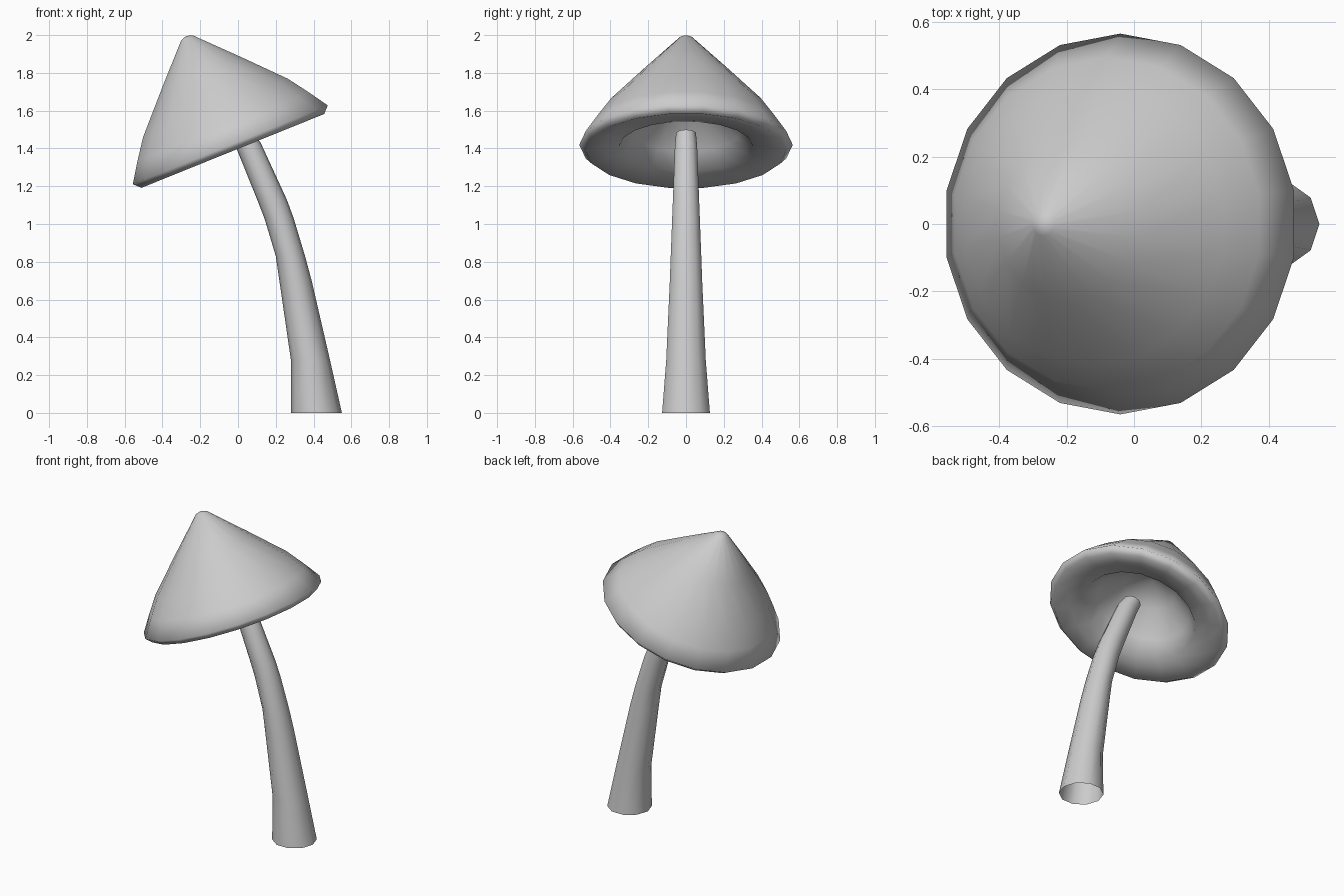
import bpy, bmesh, math
from mathutils import Vector, Matrix

if "Cube" in bpy.data.objects:
    bpy.data.objects.remove(bpy.data.objects["Cube"])


def make_object(name, rings, cap_start, cap_end, angle):
    """Skin a list of equal-sized vertex rings, with optional tip points."""
    bm = bmesh.new()
    loops = [[bm.verts.new(p) for p in ring] for ring in rings]
    n = len(loops[0])
    for a, b in zip(loops, loops[1:]):
        for i in range(n):
            j = (i + 1) % n
            bm.faces.new((a[i], a[j], b[j], b[i]))
    for loop, tip in ((loops[0], cap_start), (loops[-1], cap_end)):
        if tip is not None:
            v = bm.verts.new(tip)
            for i in range(n):
                bm.faces.new((loop[i], loop[(i + 1) % n], v))
    bmesh.ops.recalc_face_normals(bm, faces=bm.faces)
    mesh = bpy.data.meshes.new(name)
    bm.to_mesh(mesh)
    bm.free()
    obj = bpy.data.objects.new(name, mesh)
    bpy.context.collection.objects.link(obj)
    bpy.ops.object.select_all(action='DESELECT')
    obj.select_set(True)
    bpy.context.view_layer.objects.active = obj
    bpy.ops.object.shade_smooth_by_angle(angle=math.radians(angle))
    return obj


# Stem: left and right silhouette points (x, z) and depth radius per ring
STEM = [
    ((.28, 0), (.55, 0), .133),
    ((.28, .28), (.487, .28), .11),
    ((.219, .70), (.39, .70), .09),
    ((.20, .83), (.355, .83), .085),
    ((.14, 1.03), (.295, 1.03), .077),
    ((.105, 1.12), (.258, 1.13), .073),
    ((0, 1.38), (.12, 1.43), .062),
    ((-.035, 1.455), (.065, 1.50), .055),
]
SIDES = 10
rings = []
for left, right, ry in STEM:
    l, r = Vector((left[0], 0, left[1])), Vector((right[0], 0, right[1]))
    mid, half = (l + r) / 2, (r - l) / 2
    rings.append([mid + half * math.cos(t) + Vector((0, ry * math.sin(t), 0))
                  for t in (2 * math.pi * i / SIDES for i in range(SIDES))])
tip = sum(rings[-1], Vector()) / SIDES
make_object("stem", rings, None, tip, 50)

# Cap: profile (radius, height) from apex over the rim into the conical hollow
CAP = [(.035, .62), (.23, .42), (.42, .22), (.495, .115), (.565, .01),
       (.53, -.025), (.44, .0), (.355, .0), (.29, .09), (.16, .22)]
CAP_SIDES = 18
place = Matrix.Translation((-.037, 0, 1.41)) @ Matrix.Rotation(math.radians(-22), 4, 'Y')
rings = [[place @ Vector((r * math.cos(t), r * math.sin(t), h))
          for t in (2 * math.pi * (i + .5) / CAP_SIDES for i in range(CAP_SIDES))]
         for r, h in CAP]
make_object("cap", rings, place @ Vector((0, 0, .632)), place @ Vector((0, 0, .3)), 120)
